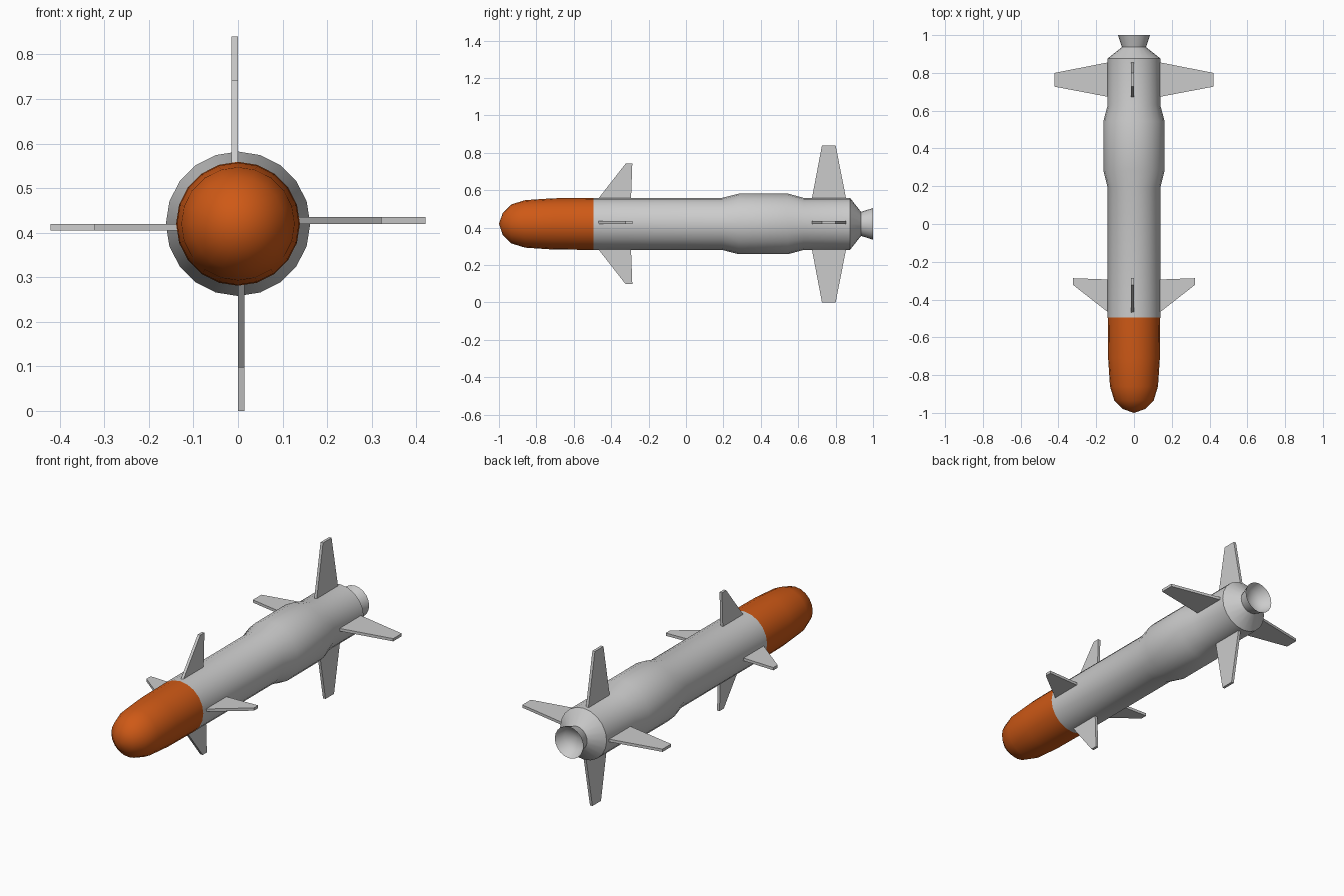
import bpy, bmesh, math
from mathutils import Matrix, Vector

if "Cube" in bpy.data.objects:
    bpy.data.objects.remove(bpy.data.objects["Cube"])

SIDES = 20
AXIS_Z = 0.42


def finish(name, bm):
    bmesh.ops.recalc_face_normals(bm, faces=bm.faces)
    mesh = bpy.data.meshes.new(name)
    bm.to_mesh(mesh)
    bm.free()
    obj = bpy.data.objects.new(name, mesh)
    obj.location.z = AXIS_Z
    bpy.context.collection.objects.link(obj)
    return obj


def lathe(name, profile, sharp=35):
    """Spin a (radius, y) profile around the long axis."""
    bm = bmesh.new()
    verts = [bm.verts.new((0, y, r)) for r, y in profile]
    edges = [bm.edges.new(pair) for pair in zip(verts, verts[1:])]
    bmesh.ops.spin(bm, geom=verts + edges, cent=(0, 0, 0), axis=(0, 1, 0),
                   angle=math.tau, steps=SIDES, use_merge=True)
    bmesh.ops.remove_doubles(bm, verts=bm.verts, dist=1e-5)
    obj = finish(name, bm)
    bpy.ops.object.select_all(action='DESELECT')
    obj.select_set(True)
    bpy.context.view_layer.objects.active = obj
    bpy.ops.object.shade_smooth_by_angle(angle=math.radians(sharp))
    return obj


def fins(name, outline, thickness=0.0148):
    """Four flat fins from a (y, radius) outline, each set beside the axis."""
    for i in range(4):
        bm = bmesh.new()
        face = bm.faces.new([bm.verts.new((0, y, r)) for y, r in outline])
        new = bmesh.ops.extrude_face_region(bm, geom=[face])['geom']
        bmesh.ops.translate(bm, vec=Vector((-thickness, 0, 0)),
                            verts=[v for v in new if isinstance(v, bmesh.types.BMVert)])
        bm.transform(Matrix.Rotation(i * math.pi / 2, 4, 'Y'))
        finish(f"{name}_{i + 1}", bm)


# Coloured nose
nose = lathe("nose", [(0, -1.0), (0.058, -0.98), (0.104, -0.935), (0.127, -0.86),
                      (0.137, -0.71), (0.139, -0.495)])
orange = bpy.data.materials.new("orange")
orange.diffuse_color = (0.62, 0.1, 0.008, 1)
orange.use_nodes = True
orange.node_tree.nodes["Principled BSDF"].inputs["Base Color"].default_value = orange.diffuse_color
nose.data.materials.append(orange)

# Body tube with bulge and tail cone
lathe("body", [(0.139, -0.495), (0.139, 0.192), (0.162, 0.283), (0.162, 0.545),
               (0.139, 0.63), (0.139, 0.877), (0.064, 0.936)])

# Hollow exhaust nozzle
lathe("nozzle", [(0.064, 0.936), (0.085, 1.0), (0.06, 0.955), (0, 0.938)], 60)

# Front steering fins and rear stabiliser fins
fins("front_fin", [(-0.473, 0.13), (-0.323, 0.322), (-0.287, 0.322), (-0.294, 0.13)])
fins("rear_fin", [(0.672, 0.13), (0.727, 0.42), (0.80, 0.42), (0.857, 0.13)])
